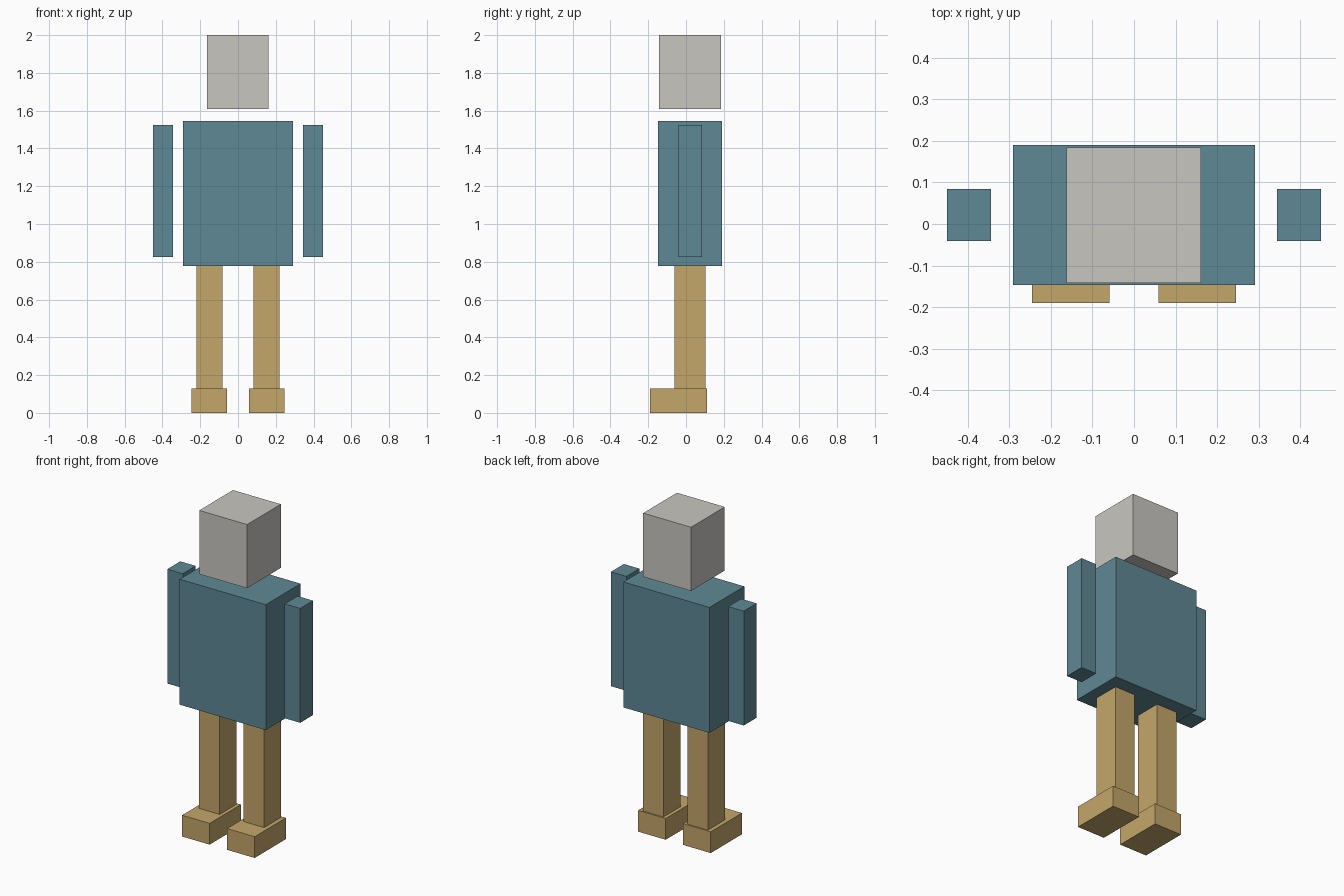
import bpy

if "Cube" in bpy.data.objects:
    bpy.data.objects.remove(bpy.data.objects["Cube"])


def material(name, rgb):
    """Flat material from an sRGB 0-255 colour."""
    lin = [((c / 255 + 0.055) / 1.055) ** 2.4 for c in rgb]
    m = bpy.data.materials.new(name)
    m.diffuse_color = (*lin, 1.0)
    m.use_nodes = True
    m.node_tree.nodes["Principled BSDF"].inputs["Base Color"].default_value = m.diffuse_color
    return m


GREY = material("light_grey", (200, 198, 192))
TEAL = material("dusty_teal", (95, 136, 149))
TAN = material("warm_tan", (196, 166, 106))


def box(name, x, y, z, mat):
    """Box spanning the given (min, max) ranges."""
    spans = (x, y, z)
    bpy.ops.mesh.primitive_cube_add(size=1, location=[(a + b) / 2 for a, b in spans])
    ob = bpy.context.object
    ob.name = ob.data.name = name
    ob.scale = [b - a for a, b in spans]
    bpy.ops.object.transform_apply(location=False, rotation=False, scale=True)
    ob.data.materials.append(mat)
    return ob


# Head floats just above the torso
box("head", (-0.163, 0.161), (-0.142, 0.184), (1.61, 2.0), GREY)
box("torso", (-0.292, 0.291), (-0.147, 0.19), (0.778, 1.546), TEAL)

# Limbs, repeated on both sides
for side, s in (("left", 1), ("right", -1)):
    def limb(part, inner, outer, y, z, mat):
        box(f"{side}_{part}", sorted((s * inner, s * outer)), y, z, mat)

    limb("arm", 0.345, 0.45, (-0.041, 0.084), (0.825, 1.525), TEAL)
    limb("leg", 0.081, 0.220, (-0.062, 0.103), (0.13, 0.778), TAN)
    limb("foot", 0.059, 0.246, (-0.19, 0.112), (0.0, 0.13), TAN)
